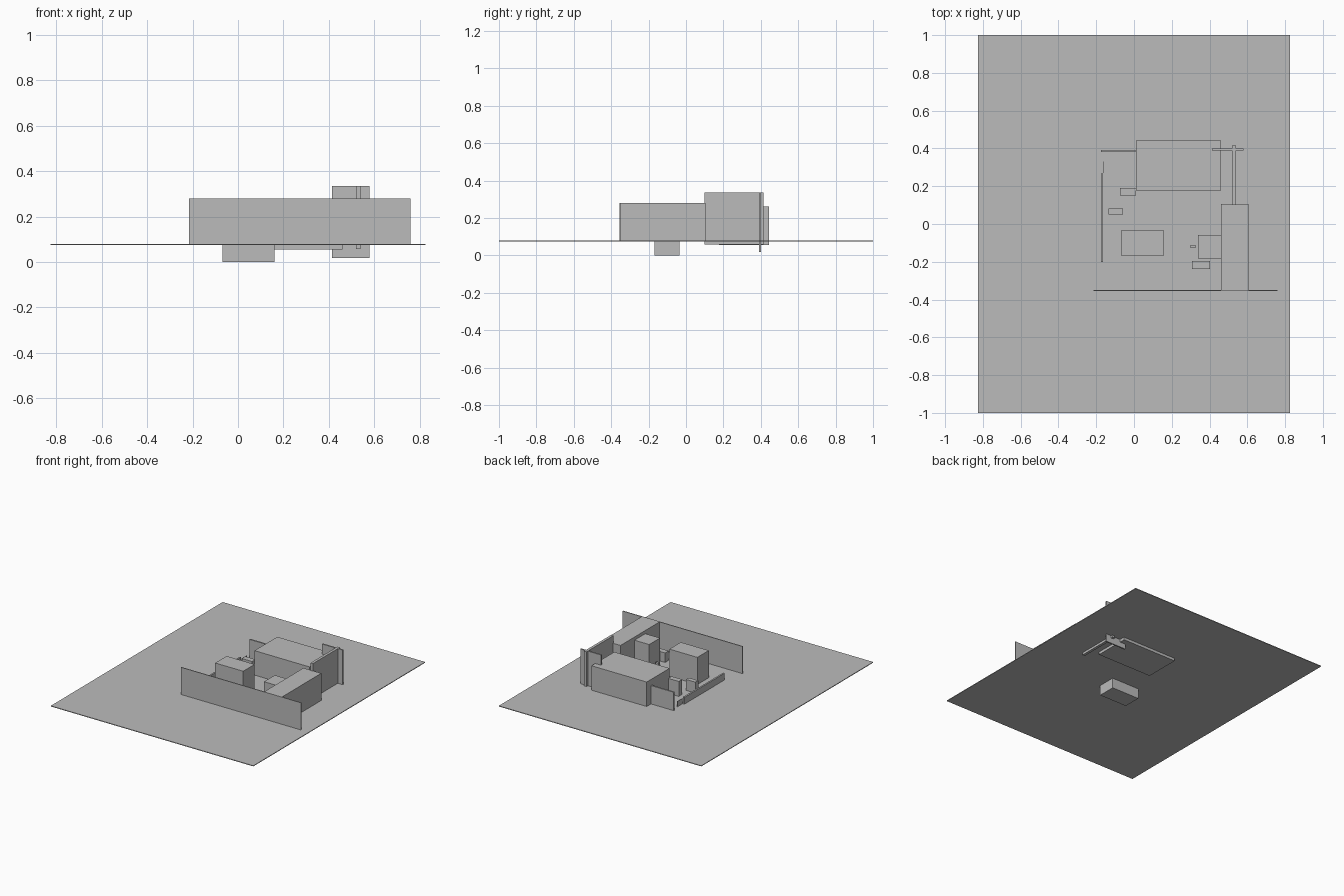
import bpy

cube = bpy.data.objects.get("Cube")
if cube:
    bpy.data.objects.remove(cube, do_unlink=True)

# One plain grey for everything
grey = bpy.data.materials.new("plain grey")
grey.use_nodes = True
colour = (0.5, 0.5, 0.5, 1)
grey.diffuse_color = colour
grey.node_tree.nodes["Principled BSDF"].inputs["Base Color"].default_value = colour

FLOOR = 0.08


def block(name, x, y, top, bottom=FLOOR):
    """Box spanning the x and y ranges, from bottom to top."""
    spans = (x, y, (bottom, top))
    bpy.ops.mesh.primitive_cube_add(size=1, location=[(a + b) / 2 for a, b in spans])
    obj = bpy.context.object
    obj.name = name
    obj.scale = [b - a for a, b in spans]
    bpy.ops.object.transform_apply(location=False, rotation=False, scale=True)
    obj.data.materials.append(grey)


# Ground slab
block("ground_slab", (-0.825, 0.825), (-1, 1), FLOOR, 0.075)

# Thin walls
block("front_wall", (-0.215, 0.76), (-0.355, -0.349), 0.28)
block("back_left_wall", (0.52, 0.54), (0.10, 0.415), 0.335, 0.058)
block("back_cross_wall", (0.413, 0.58), (0.39, 0.40), 0.335, 0.018)
block("back_right_wall", (-0.175, 0.01), (0.382, 0.393), 0.215)
block("right_low_wall", (-0.175, -0.163), (-0.20, 0.268), 0.13)
block("right_thin_panel", (-0.161, -0.158), (0.27, 0.33), 0.12)

# Large volumes
block("back_block", (0.01, 0.46), (0.177, 0.443), 0.26, 0.055)
block("left_block", (0.46, 0.605), (-0.35, 0.105), 0.28)
block("centre_block", (-0.068, 0.16), (-0.168, -0.035), 0.28, 0)
block("inner_left_block", (0.34, 0.46), (-0.183, -0.057), 0.257)

# Small volumes
block("front_low_box", (0.308, 0.403), (-0.238, -0.197), 0.15)
block("small_post", (0.30, 0.325), (-0.127, -0.11), 0.11)
block("right_low_box", (-0.135, -0.058), (0.05, 0.083), 0.16)
block("corner_box", (-0.074, 0.01), (0.15, 0.19), 0.19)
